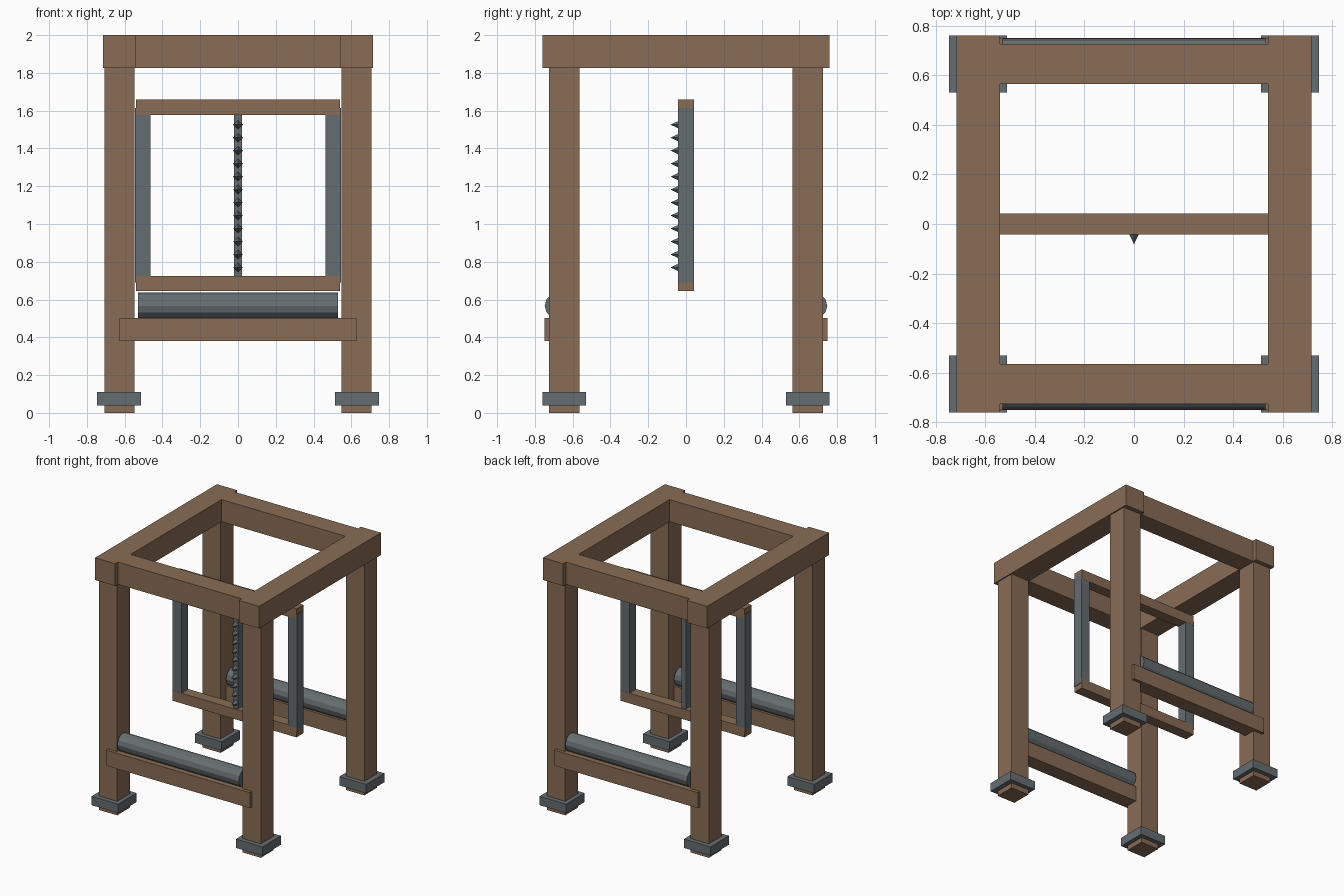
import bpy, math

if "Cube" in bpy.data.objects:
    bpy.data.objects.remove(bpy.data.objects["Cube"])


def material(name, rgb):
    m = bpy.data.materials.new(name)
    m.diffuse_color = (*rgb, 1)
    m.use_nodes = True
    m.node_tree.nodes["Principled BSDF"].inputs["Base Color"].default_value = m.diffuse_color
    return m


WOOD = material("wood", (0.25, 0.15, 0.09))
METAL = material("metal", (0.13, 0.155, 0.165))


def finish(name, mat):
    o = bpy.context.object
    o.name = name
    o.data.materials.append(mat)
    bpy.ops.object.transform_apply(location=False, rotation=True, scale=True)
    return o


def box(name, x, y, z, mat):
    """Box from (min, max) pairs per axis."""
    c = [(a + b) / 2 for a, b in (x, y, z)]
    bpy.ops.mesh.primitive_cube_add(size=1, location=c)
    bpy.context.object.scale = [b - a for a, b in (x, y, z)]
    return finish(name, mat)


def around(c, w):
    return (c - w / 2, c + w / 2)


for sx, side in ((-1, "left"), (1, "right")):
    # Posts with metal foot collars
    for sy, end in ((-1, "front"), (1, "back")):
        box(f"{end}_{side}_post", around(sx * 0.627, 0.16), around(sy * 0.645, 0.16),
            (0, 1.83), WOOD)
        box(f"{end}_{side}_collar", around(sx * 0.63, 0.233), around(sy * 0.645, 0.23),
            (0.04, 0.11), METAL)
    # Long top beams
    box(f"{side}_top_beam", around(sx * 0.628, 0.176), (-0.76, 0.76), (1.825, 2), WOOD)
    # Metal uprights of the saw frame
    box(f"{side}_frame_upright", around(sx * 0.504, 0.08), (-0.042, 0.042),
        (0.69, 1.615), METAL)

for sy, end in ((-1, "front"), (1, "back")):
    # Cross beams, lower rails and rollers
    box(f"{end}_top_beam", (-0.54, 0.54), around(sy * 0.646, 0.16), (1.825, 2), WOOD)
    box(f"{end}_lower_rail", (-0.628, 0.628), around(sy * 0.69, 0.12), (0.38, 0.503), WOOD)
    bpy.ops.mesh.primitive_cylinder_add(vertices=12, radius=0.07, depth=1.06,
                                        location=(0, sy * 0.678, 0.567),
                                        rotation=(0, math.pi / 2, 0))
    finish(f"{end}_roller", METAL)

# Wooden bars of the saw frame
box("frame_bottom_bar", (-0.54, 0.54), (-0.043, 0.043), (0.645, 0.725), WOOD)
box("frame_top_bar", (-0.54, 0.54), (-0.043, 0.043), (1.578, 1.658), WOOD)

# Saw blade and its teeth
box("saw_blade", (-0.02, 0.02), (-0.03, 0.03), (0.7, 1.6), METAL)
for i in range(12):
    bpy.ops.mesh.primitive_cone_add(vertices=4, radius1=0.026, depth=0.055,
                                    location=(0, -0.0545, 0.77 + i * 0.0687),
                                    rotation=(math.pi / 2, 0, 0))
    finish(f"saw_tooth_{i + 1}", METAL)
